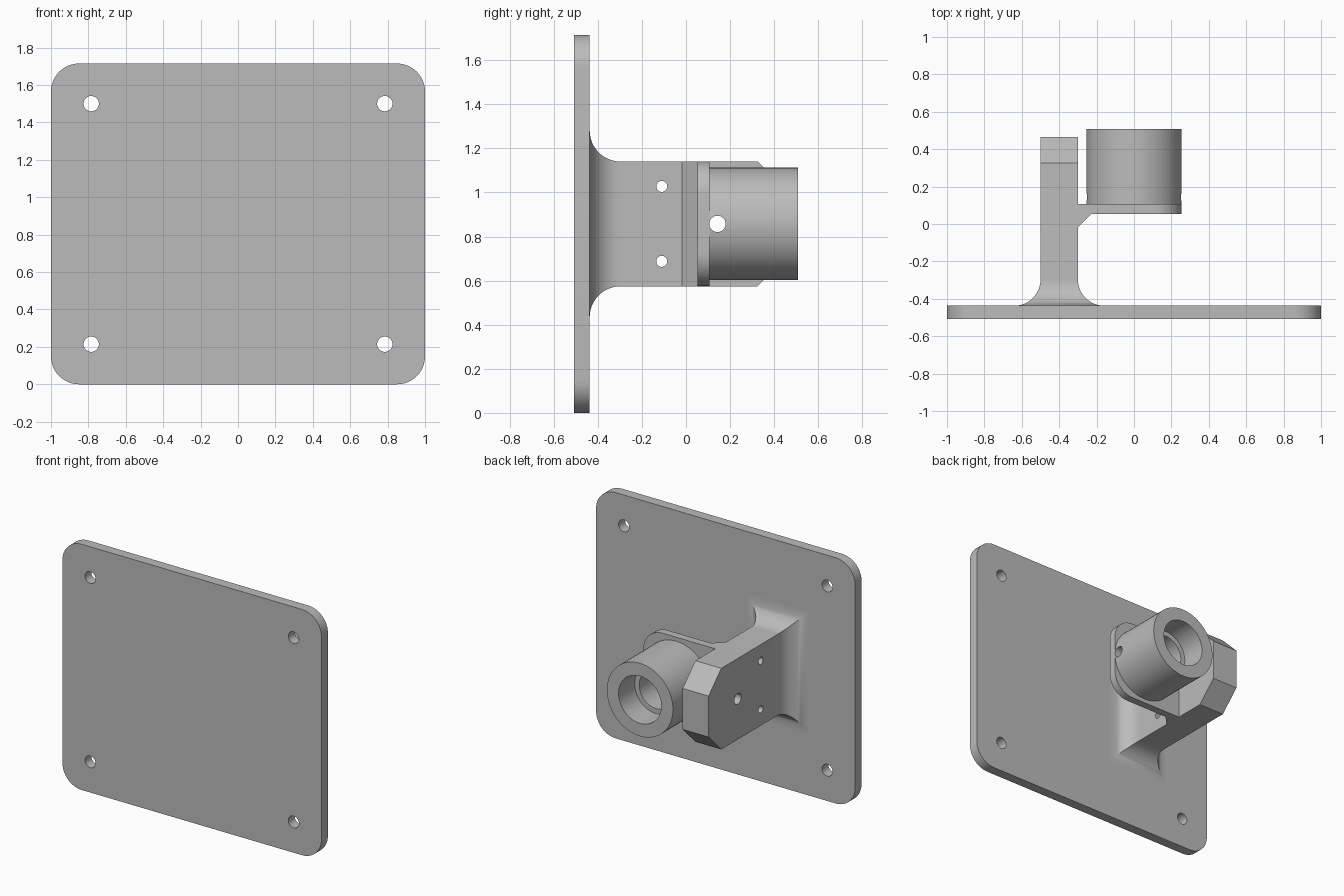
import bpy, bmesh, math
from mathutils import Vector

cube = bpy.data.objects.get("Cube")
if cube:
    bpy.data.objects.remove(cube, do_unlink=True)

grey = bpy.data.materials.new("plain grey")
grey.use_nodes = True
colour = (0.5, 0.5, 0.5, 1)
grey.diffuse_color = colour
grey.node_tree.nodes["Principled BSDF"].inputs["Base Color"].default_value = colour

MID_Z = 0.8575          # shared centre height
PLATE_FRONT, PLATE_BACK, END = -0.508, -0.437, 0.508
FLANGE_BACK = 0.107


def finish(name, bm):
    bmesh.ops.recalc_face_normals(bm, faces=bm.faces)
    mesh = bpy.data.meshes.new(name)
    bm.to_mesh(mesh)
    bm.free()
    obj = bpy.data.objects.new(name, mesh)
    bpy.context.collection.objects.link(obj)
    mesh.materials.append(grey)
    return obj


def loft(name, rings, closed=False):
    """Skin equal-length rings of points; cap the ends unless closed."""
    bm = bmesh.new()
    loops = [[bm.verts.new(p) for p in ring] for ring in rings]
    pairs = list(zip(loops, loops[1:]))
    if closed:
        pairs.append((loops[-1], loops[0]))
    else:
        bm.faces.new(loops[0])
        bm.faces.new(loops[-1])
    for a, b in pairs:
        for i in range(len(a)):
            j = (i + 1) % len(a)
            bm.faces.new((a[i], a[j], b[j], b[i]))
    return finish(name, bm)


def prism(name, outline, axis, low, high):
    def place(p, depth):
        q = list(p)
        q.insert("xyz".index(axis), depth)
        return Vector(q)
    return loft(name, [[place(p, d) for p in outline] for d in (low, high)])


def arc(u, v, r, start, end, steps):
    angles = [math.radians(start + (end - start) * i / steps) for i in range(steps + 1)]
    return [(u + r * math.cos(a), v + r * math.sin(a)) for a in angles]


def circle(u, v, r, steps=40):
    return arc(u, v, r, 0, 360, steps)[:-1]


def drill(obj, cutters):
    for c in cutters:
        c.hide_render = True
        mod = obj.modifiers.new("hole", "BOOLEAN")
        mod.operation, mod.solver, mod.object = "DIFFERENCE", "EXACT", c
    graph = bpy.context.evaluated_depsgraph_get()
    mesh = bpy.data.meshes.new_from_object(obj.evaluated_get(graph))
    obj.modifiers.clear()
    obj.data = mesh
    for c in cutters:
        bpy.data.objects.remove(c, do_unlink=True)


# Mounting plate with rounded corners and four screw holes
r = 0.15
outline = []
for i, (sx, sz) in enumerate([(1, 1), (-1, 1), (-1, -1), (1, -1)]):
    outline += arc(sx * (1 - r), MID_Z + sz * (MID_Z - r), r, i * 90, i * 90 + 90, 12)
plate = prism("mounting_plate", outline, "y", PLATE_FRONT, PLATE_BACK)
drill(plate, [prism("plate_hole", circle(sx * 0.785, MID_Z + sz * 0.643, 0.041), "y", -0.6, -0.3)
              for sx in (-1, 1) for sz in (-1, 1)])

# Arm: flared foot, straight bar, chamfered tip
ARM_X, HALF_X, HALF_Z, FLARE, CHAMFER = -0.4, 0.1, 0.283, 0.14, 0.14
sections = []
for i in range(13):
    t = math.radians(7.5 * i)
    out = FLARE * (1 - math.sin(t))
    sections.append((PLATE_BACK + FLARE * (1 - math.cos(t)), out, out))
sections += [(0.325, 0, 0), (0.465, 0, -CHAMFER)]
arm = loft("arm", [[(ARM_X + sx * (HALF_X + ox), y, MID_Z + sz * (HALF_Z + oz))
                    for sx, sz in ((1, 1), (-1, 1), (-1, -1), (1, -1))]
                   for y, ox, oz in sections])
PIN = (0.143, MID_Z, 0.037)
drill(arm, [prism("arm_hole", circle(*h), "x", -0.7, -0.2)
            for h in (PIN, (-0.11, MID_Z - 0.17, 0.025), (-0.11, MID_Z + 0.17, 0.025))])

# Flange reaching sideways from the arm, rounded at its free corners
EDGE = ARM_X + HALF_X
outline = [(EDGE, MID_Z + HALF_Z), (EDGE, MID_Z - HALF_Z)]
outline += arc(0.255 - r, MID_Z - HALF_Z + r, r, -90, 0, 12)
outline += arc(0.255 - r, MID_Z + HALF_Z - r, r, 0, 90, 12)
flange = prism("flange", outline, "y", 0.053, FLANGE_BACK)

# Sloped gusset between arm and flange
gusset = prism("gusset", [(EDGE, -0.018), (EDGE + 0.071, 0.053), (EDGE, 0.053)],
               "z", MID_Z - HALF_Z, MID_Z + HALF_Z)

# Socket: stepped tube turned about the y axis, cross-drilled for a pin
profile = [(0.255, FLANGE_BACK), (0.255, END), (0.165, END),
           (0.165, 0.33), (0.13, 0.33), (0.13, FLANGE_BACK)]
socket = loft("socket", [[(x, y, z) for x, z in circle(0, MID_Z, rad, 64)]
                         for rad, y in profile], closed=True)
drill(socket, [prism("pin_hole", circle(*PIN), "x", -0.4, 0.4)])

# Smooth curved walls, keep real edges crisp
bpy.ops.object.select_all(action="DESELECT")
for part in (plate, arm, flange, gusset, socket):
    part.select_set(True)
bpy.context.view_layer.objects.active = plate
bpy.ops.object.shade_smooth_by_angle(angle=math.radians(30))
